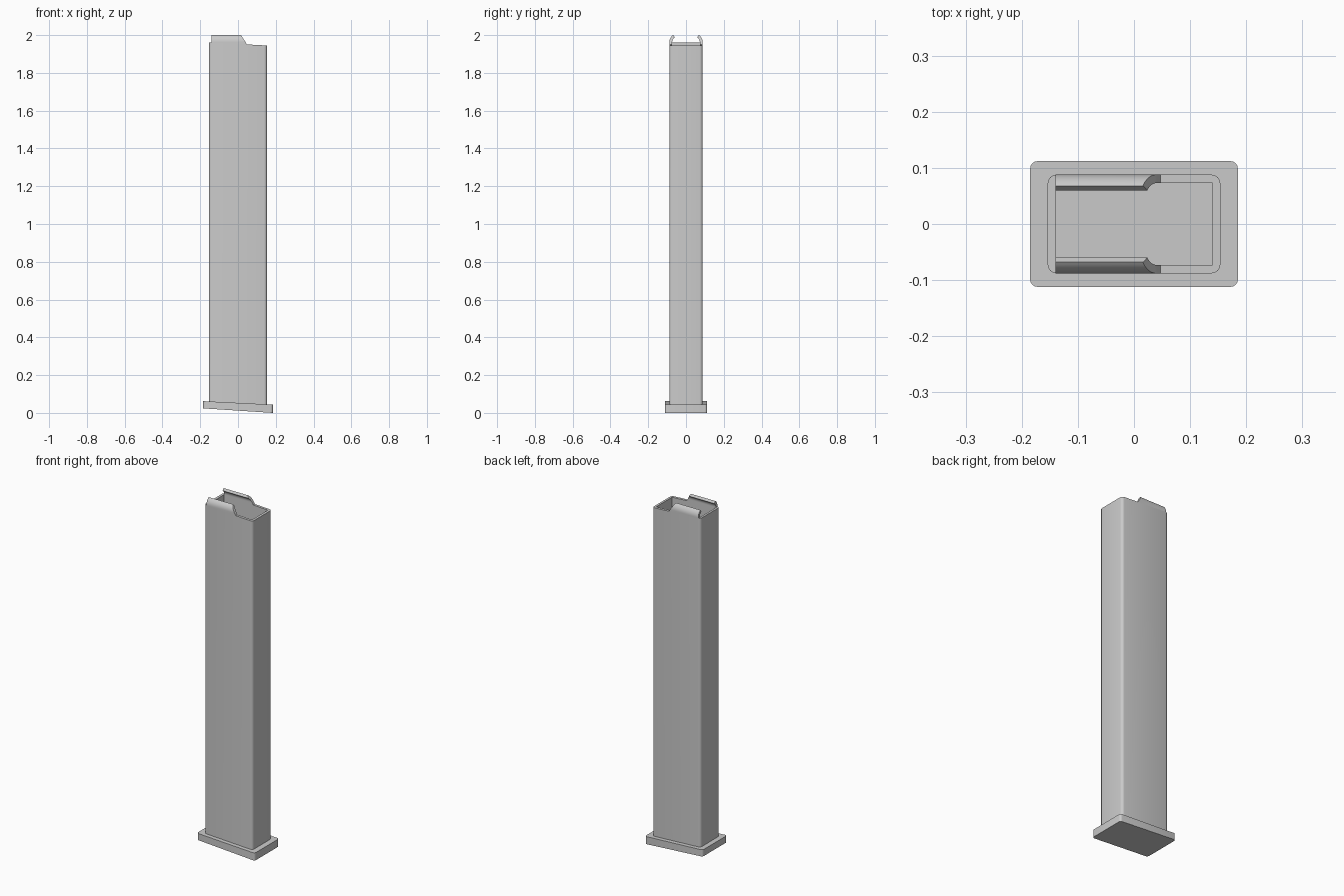
import bpy, bmesh, math

if "Cube" in bpy.data.objects:
    bpy.data.objects.remove(bpy.data.objects["Cube"])


def plane(base, slope):
    return lambda x: base + slope * x


tube_top = plane(1.953, -0.053)
plate_top = plane(0.053, -0.05)
plate_bottom = plane(0.012, -0.065)


def finish(bm, name):
    bmesh.ops.remove_doubles(bm, verts=bm.verts, dist=1e-5)
    bmesh.ops.recalc_face_normals(bm, faces=bm.faces)
    me = bpy.data.meshes.new(name)
    bm.to_mesh(me)
    bm.free()
    ob = bpy.data.objects.new(name, me)
    bpy.context.collection.objects.link(ob)
    bpy.ops.object.select_all(action='DESELECT')
    ob.select_set(True)
    bpy.context.view_layer.objects.active = ob
    bpy.ops.object.shade_smooth_by_angle(angle=math.radians(35))
    return ob


def ring(bm, hx, hy, r, height, n=4):
    """Rounded rectangle of verts lying on a sloped plane."""
    out = []
    for k, (sx, sy) in enumerate([(1, 1), (-1, 1), (-1, -1), (1, -1)]):
        for i in range(n + 1):
            a = math.pi / 2 * (k + i / n)
            x = sx * (hx - r) + r * math.cos(a)
            y = sy * (hy - r) + r * math.sin(a)
            out.append(bm.verts.new((x, y, height(x))))
    return out


def strip(bm, a, b, closed=True):
    n = len(a)
    for i in range(n if closed else n - 1):
        j = (i + 1) % n
        bm.faces.new((a[i], a[j], b[j], b[i]))


# Sloped base plate
bm = bmesh.new()
lo = ring(bm, 0.185, 0.112, 0.013, plate_bottom)
hi = ring(bm, 0.185, 0.112, 0.013, plate_top)
strip(bm, lo, hi)
bm.faces.new(lo)
bm.faces.new(hi)
finish(bm, "base_plate")

# Hollow rectangular body with rounded outside corners and square inside
bm = bmesh.new()
rings = [ring(bm, 0.154, 0.088, 0.016, plate_top),
         ring(bm, 0.154, 0.088, 0.016, tube_top),
         ring(bm, 0.14, 0.073, 0.0, tube_top),
         ring(bm, 0.14, 0.073, 0.0, plate_top)]
for a, b in zip(rings, rings[1:]):
    strip(bm, a, b)
finish(bm, "tube_body")

# Curved lips along both long sides of the opening
STEPS = 8
CY, CZ, R_OUT, R_IN = 0.043, 1.963, 0.045, 0.030
X_BACK, X_TIP, X_FOOT = -0.14, 0.016, 0.047


def lip_row(bm, side, x_of_z, r):
    """One edge line of a lip: a foot on the body, then the inward arc."""
    x = x_of_z(1.952)
    row = [bm.verts.new((x, side * (CY + r), tube_top(x)))]
    for i in range(STEPS + 1):
        a = math.radians(56) * i / STEPS
        z = CZ + r * math.sin(a)
        row.append(bm.verts.new((x_of_z(z), side * (CY + r * math.cos(a)), z)))
    return row


def front_end(z):
    return X_TIP + (X_FOOT - X_TIP) * min(1, max(0, (2.0 - z) / 0.048))


for side, name in ((-1, "lip_front"), (1, "lip_back")):
    bm = bmesh.new()
    ends = []
    for x_of_z in (lambda z: X_BACK, front_end):
        ends.append((lip_row(bm, side, x_of_z, R_OUT),
                     lip_row(bm, side, x_of_z, R_IN)))
    (o0, i0), (o1, i1) = ends
    strip(bm, o0, o1, False)
    strip(bm, i0, i1, False)
    strip(bm, o0, i0, False)
    strip(bm, o1, i1, False)
    bm.faces.new((o0[-1], o1[-1], i1[-1], i0[-1]))
    finish(bm, name)
